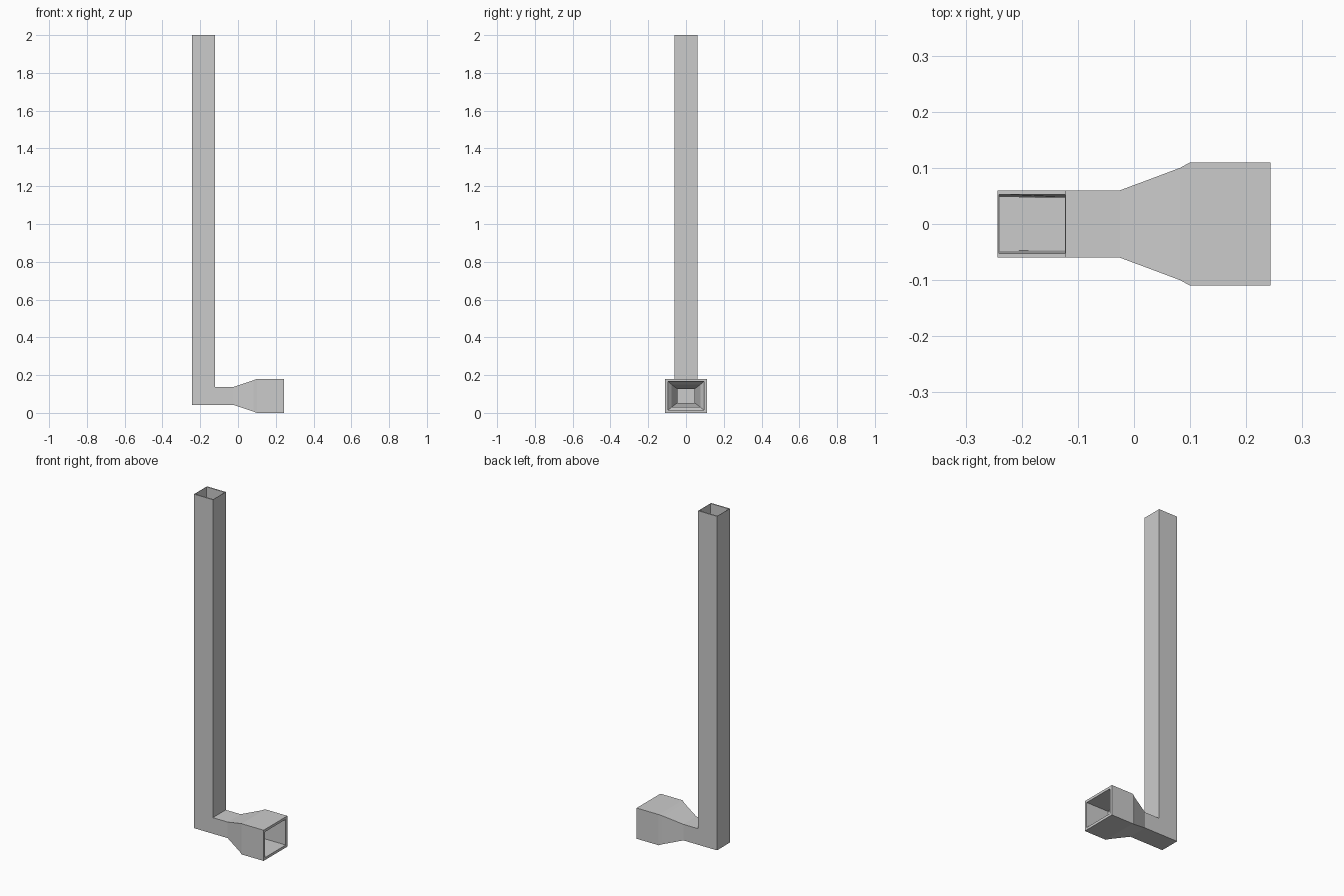
import bpy
import bmesh

if "Cube" in bpy.data.objects:
    bpy.data.objects.remove(bpy.data.objects["Cube"])

# Each section: half width in y, then (x, z) of its upper/inside and lower/outside edge
OUTER = [
    (0.11, (0.243, 0.18), (0.243, 0.0)),       # mouth
    (0.11, (0.10, 0.18), (0.10, 0.0)),         # end of the wide box
    (0.10, (0.082, 0.173), (0.082, 0.007)),    # shoulder
    (0.06, (-0.025, 0.137), (-0.025, 0.043)),  # narrow neck
    (0.06, (-0.121, 0.137), (-0.243, 0.043)),  # mitred elbow
    (0.06, (-0.121, 2.0), (-0.243, 2.0)),      # open top
]
INNER = [
    (0.095, (0.243, 0.165), (0.243, 0.015)),
    (0.093, (0.10, 0.164), (0.10, 0.016)),
    (0.076, (0.082, 0.150), (0.082, 0.030)),
    (0.046, (-0.025, 0.127), (-0.025, 0.053)),
    (0.048, (-0.123, 0.127), (-0.240, 0.053)),
    (0.053, (-0.123, 2.0), (-0.241, 2.0)),
]


def add_rings(bm, sections):
    rings = []
    for half, (ax, az), (bx, bz) in sections:
        corners = [(ax, -half, az), (ax, half, az), (bx, half, bz), (bx, -half, bz)]
        rings.append([bm.verts.new(c) for c in corners])
    return rings


def bridge(bm, a, b):
    for i in range(4):
        j = (i + 1) % 4
        bm.faces.new((a[i], a[j], b[j], b[i]))


# Hollow duct: outer skin, inner skin and the rims joining them
bm = bmesh.new()
outer = add_rings(bm, OUTER)
inner = add_rings(bm, INNER)
for skin in (outer, inner):
    for a, b in zip(skin, skin[1:]):
        bridge(bm, a, b)
bridge(bm, outer[0], inner[0])
bridge(bm, outer[-1], inner[-1])
bmesh.ops.recalc_face_normals(bm, faces=bm.faces)

mesh = bpy.data.meshes.new("downpipe")
bm.to_mesh(mesh)
bm.free()
bpy.context.collection.objects.link(bpy.data.objects.new("downpipe", mesh))
